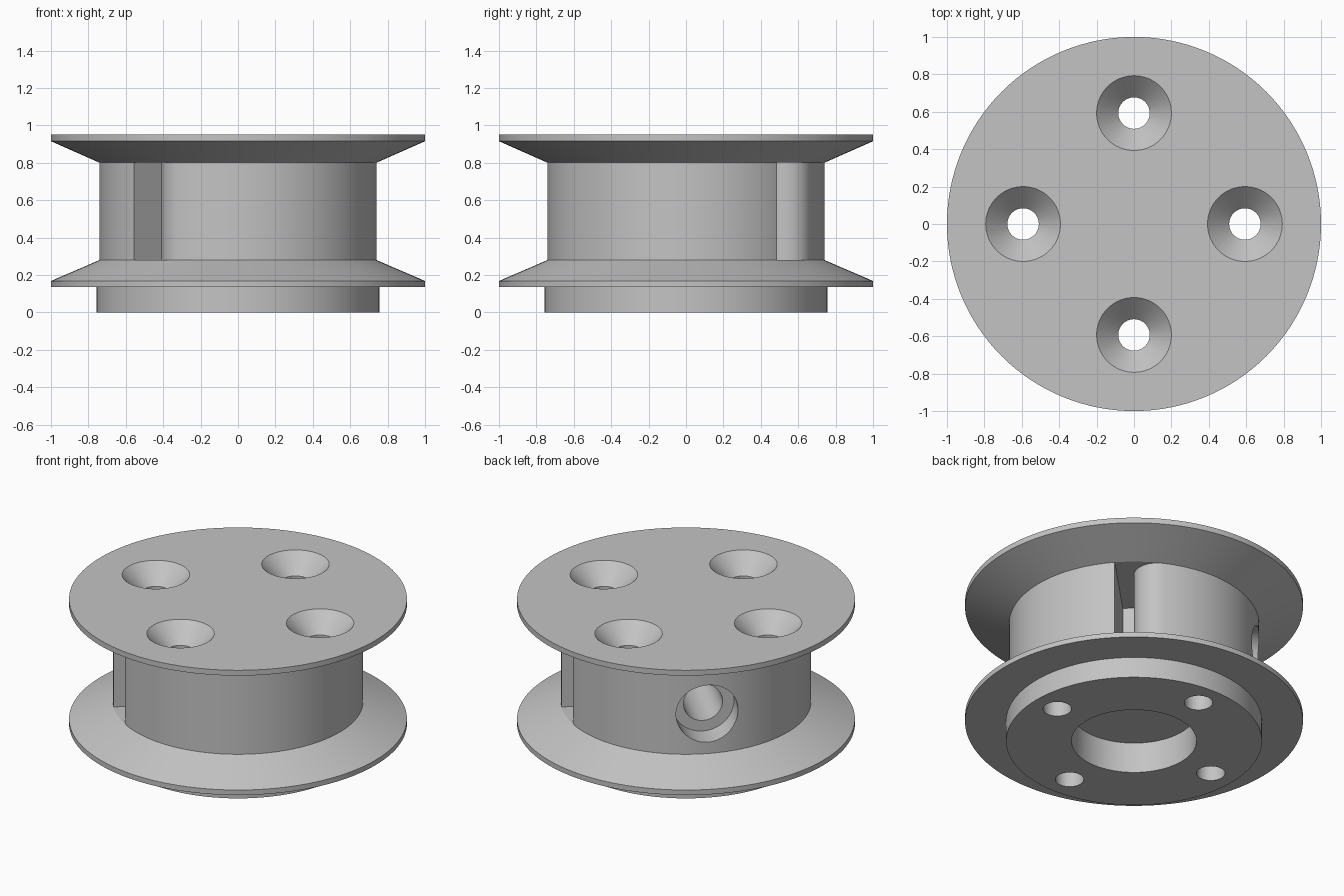
import bpy, bmesh
from math import pi, sin, cos, radians, atan2, sqrt
from mathutils import Matrix

cube = bpy.data.objects.get("Cube")
if cube:
    bpy.data.objects.remove(cube, do_unlink=True)

grey = bpy.data.materials.new("plain grey")
grey.use_nodes = True
colour = (0.55, 0.55, 0.55, 1)
grey.diffuse_color = colour
grey.node_tree.nodes["Principled BSDF"].inputs["Base Color"].default_value = colour


def finish(bm, name, matrix):
    bmesh.ops.remove_doubles(bm, verts=bm.verts, dist=1e-5)
    bmesh.ops.recalc_face_normals(bm, faces=bm.faces)
    bm.transform(matrix)
    mesh = bpy.data.meshes.new(name)
    bm.to_mesh(mesh)
    bm.free()
    mesh.materials.append(grey)
    obj = bpy.data.objects.new(name, mesh)
    bpy.context.collection.objects.link(obj)
    return obj


def lathe(name, profile, steps, matrix=Matrix()):
    """Revolve (radius, height) points around z; ends lie on the axis."""
    bm = bmesh.new()
    verts = [bm.verts.new((r, 0, z)) for r, z in profile]
    edges = [bm.edges.new(pair) for pair in zip(verts, verts[1:])]
    bmesh.ops.spin(bm, geom=verts + edges, cent=(0, 0, 0), axis=(0, 0, 1),
                   angle=2 * pi, steps=steps, use_merge=True)
    return finish(bm, name, matrix)


def prism(name, outline, low, high, matrix):
    bm = bmesh.new()
    face = bm.faces.new([bm.verts.new((x, y, low)) for x, y in outline])
    out = bmesh.ops.extrude_face_region(bm, geom=[face])
    top = [v for v in out["geom"] if isinstance(v, bmesh.types.BMVert)]
    bmesh.ops.translate(bm, verts=top, vec=(0, 0, high - low))
    return finish(bm, name, matrix)


def turn(degrees):
    return Matrix.Rotation(radians(degrees), 4, "Z")


# Spool body: locating boss, lower flange, drum, upper flange
DRUM, LOW, HIGH, TOP = 0.74, 0.28, 0.80, 0.95
spool = lathe("spool", [(0, 0), (0.757, 0), (0.757, 0.135), (1, 0.135), (1, 0.168),
                        (DRUM, LOW), (DRUM, HIGH), (1, 0.915), (1, TOP), (0, TOP)], 128)

# Blind bore underneath
cutters = [lathe("bore_cutter", [(0, -0.1), (0.37, -0.1), (0.37, 0.2), (0, 0.2)], 96)]

# Four countersunk screw holes
screw = [(0, -0.1), (0.084, -0.1), (0.084, TOP - 0.116), (0.2, TOP), (0.25, 1), (0, 1)]
for i in range(4):
    place = turn(90 * i) @ Matrix.Translation((0.593, 0, 0))
    cutters.append(lathe("screw_hole_cutter", screw, 64, place))

# Two line slots, each with one sharp lip and one rounded lip
HALF, ROUND = 0.05, 0.14
cy = HALF + ROUND
cx = sqrt((DRUM - ROUND) ** 2 - cy ** 2)
end = atan2(cy, cx)
arc = [-pi / 2 + (end + pi / 2) * k / 20 for k in range(21)]
slot = [(0.19, -HALF), (0.85, -HALF), (0.85 * cos(end), 0.85 * sin(end))]
slot += [(cx + ROUND * cos(a), cy + ROUND * sin(a)) for a in reversed(arc)]
slot.append((0.19, HALF))
for angle in (45, 225):
    cutters.append(prism("slot_cutter", slot, LOW, HIGH, turn(angle)))

# Stepped hole in the side of the drum
side = turn(135) @ Matrix.Translation((0, 0, (LOW + HIGH) / 2)) @ Matrix.Rotation(pi / 2, 4, "Y")
cutters.append(lathe("side_hole_cutter", [(0, 0.1), (0.117, 0.1), (0.117, 0.58),
                                          (0.186, 0.58), (0.186, 0.9), (0, 0.9)], 64, side))

# Cut everything out of the spool
bpy.context.view_layer.objects.active = spool
for cutter in cutters:
    cutter.hide_render = True
    mod = spool.modifiers.new("cut", "BOOLEAN")
    mod.operation = "DIFFERENCE"
    mod.solver = "EXACT"
    mod.object = cutter
    bpy.ops.object.modifier_apply(modifier=mod.name)
    bpy.data.objects.remove(cutter, do_unlink=True)

bpy.ops.object.select_all(action="DESELECT")
spool.select_set(True)
bpy.ops.object.shade_smooth_by_angle(angle=radians(20))
